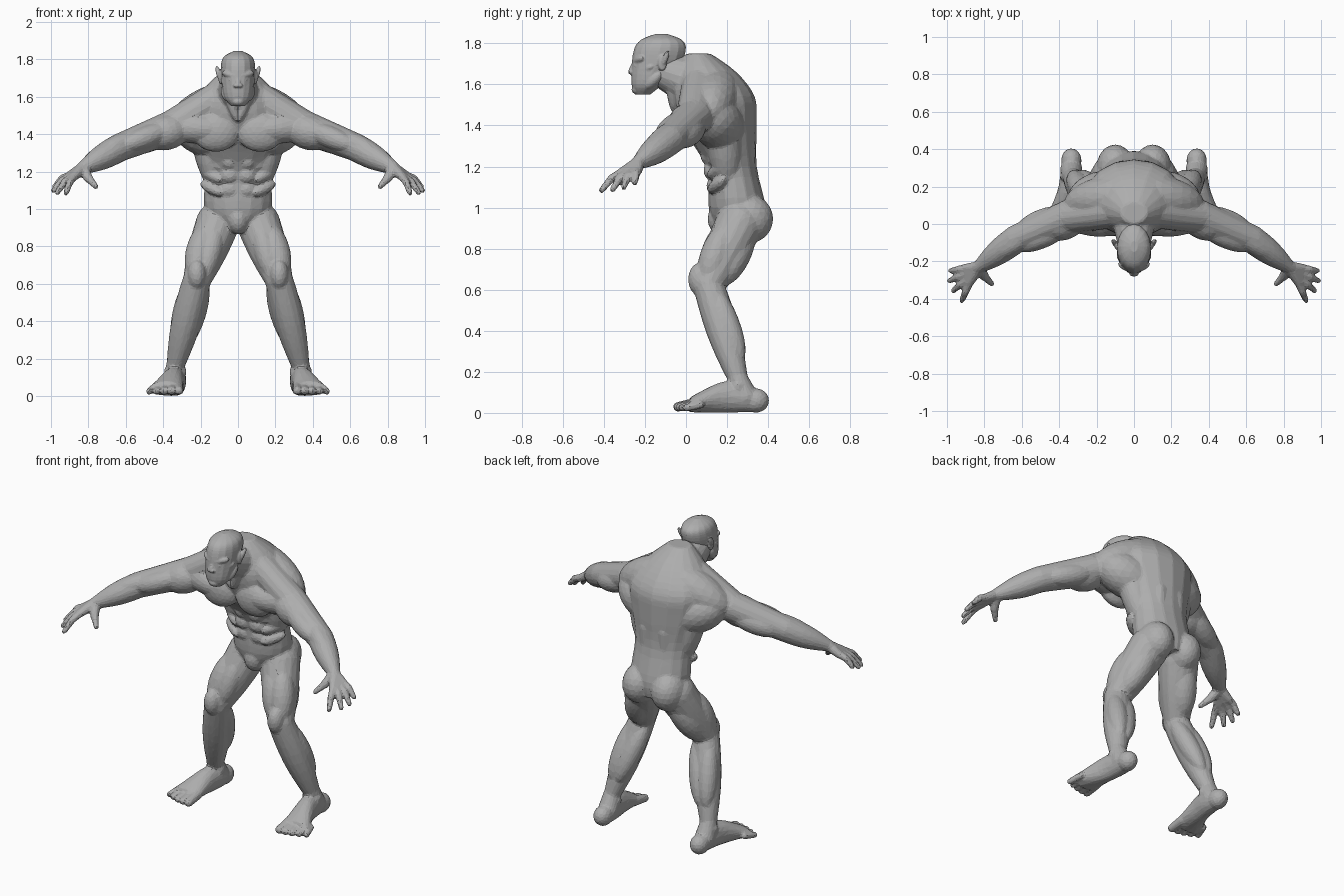
import bpy, bmesh, math
from mathutils import Vector, Matrix

cube = bpy.data.objects.get("Cube")
if cube:
    bpy.data.objects.remove(cube)

skin = bpy.data.materials.new("grey_skin")
skin.use_nodes = True
grey = (.42, .42, .42, 1)
skin.diffuse_color = grey
skin.node_tree.nodes["Principled BSDF"].inputs["Base Color"].default_value = grey

OUT, BACK, UP = Vector((1, 0, 0)), Vector((0, 1, 0)), Vector((0, 0, 1))


def tube(bm, rings, sides=16):
    """Closed skin over rings given as (centre, half-axis vector, half-axis vector)."""
    angles = [math.tau * k / sides for k in range(sides)]
    loops = [[bm.verts.new(centre + u * math.cos(a) + v * math.sin(a)) for a in angles]
             for centre, u, v in rings]
    for low, high in zip(loops, loops[1:]):
        for k in range(sides):
            bm.faces.new((low[k - 1], low[k], high[k], high[k - 1]))
    bm.faces.new(loops[0])
    bm.faces.new(loops[-1])


def spline(keys, steps=4):
    """Smooth curve through keys of any dimension."""
    keys = [Vector(key) for key in keys]
    padded = [keys[0], *keys, keys[-1]]
    for p, a, b, n in zip(padded, padded[1:], padded[2:], padded[3:]):
        for i in range(steps):
            t = i / steps
            yield a + ((b - p) * t + (p * 2 - a * 5 + b * 4 - n) * t * t
                       + (a * 3 - p - b * 3 + n) * t ** 3) / 2
    yield keys[-1]


def loft(bm, keys, depth_axis):
    """Parallel oval sections from keys of x, y, z, half width, half depth."""
    tube(bm, [(Vector(k[:3]), OUT * k[3], depth_axis * k[4]) for k in spline(keys)])


def lump(bm, centre, size, turn=Matrix()):
    matrix = Matrix.Translation(centre) @ turn @ Matrix.Diagonal((*size, 1))
    bmesh.ops.create_icosphere(bm, subdivisions=3, radius=1, matrix=matrix)


def strand(bm, start, end, width):
    """Spindle-shaped muscle between two points."""
    start, end = Vector(start), Vector(end)
    line = end - start
    turn = line.to_track_quat('Z', 'Y').to_matrix().to_4x4()
    lump(bm, (start + end) / 2, (width, width, line.length / 2), turn)


def limb(bm, start, end, thick, thin, swell=0):
    """Tapered limb with rounded ends and an optional belly."""
    start, end = Vector(start), Vector(end)
    u = (end - start).orthogonal().normalized()
    v = u.cross((end - start).normalized())
    rings = []
    for i in range(9):
        t = i / 8
        radius = thick + (thin - thick) * t + swell * math.sin(math.pi * t)
        rings.append((start.lerp(end, t), u * radius, v * radius))
    tube(bm, rings)
    for joint, radius in ((start, thick), (end, thin)):
        lump(bm, joint, (radius, radius, radius))


def sculpt(name, bm, voxel, detail, softness):
    """Fuse the masses, facet them and mirror the left half."""
    bmesh.ops.recalc_face_normals(bm, faces=bm.faces)
    mesh = bpy.data.meshes.new(name)
    bm.to_mesh(mesh)
    bm.free()
    mesh.materials.append(skin)
    ob = bpy.data.objects.new(name, mesh)
    bpy.context.collection.objects.link(ob)
    fuse = ob.modifiers.new("fuse", 'REMESH')
    fuse.mode, fuse.voxel_size = 'VOXEL', voxel
    soften = ob.modifiers.new("soften", 'SMOOTH')
    soften.iterations = softness
    facet = ob.modifiers.new("facet", 'DECIMATE')
    facet.ratio = detail
    mirror = ob.modifiers.new("mirror", 'MIRROR')
    mirror.use_bisect_axis[0] = True


# Joints of the left side
hip, knee, ankle = Vector((.11, .26, .92)), Vector((.22, .11, .62)), Vector((.335, .255, .16))
shoulder, elbow, wrist = Vector((.35, .04, 1.44)), Vector((.63, -.08, 1.33)), Vector((.83, -.23, 1.22))
nape = Vector((0, .08, 1.66))

# Torso: crotch, hips, waist, ribs, shoulders, upper back, nape
body = bmesh.new()
loft(body, [(0, .26, .9, .09, .12), (0, .25, 1, .18, .14), (0, .22, 1.2, .18, .125),
            (0, .16, 1.4, .24, .185), (0, .135, 1.54, .26, .2), (0, .1, 1.66, .17, .145),
            (0, .06, 1.75, .07, .06)], BACK)

# Neck with its front cords
limb(body, (0, .06, 1.6), (0, -.12, 1.67), .13, .085)
strand(body, (0, -.06, 1.46), (.08, -.08, 1.68), .025)

# Chest and shoulder muscles
lump(body, (.12, -.005, 1.41), (.125, .06, .105))
strand(body, (.05, -.01, 1.42), shoulder + OUT * .05, .08)
limb(body, nape, shoulder, .09, .09)
strand(body, shoulder - OUT * .09, shoulder.lerp(elbow, .55), .095)

# Back: blade, upper slope, side and spine columns
blade = shoulder + BACK * .06
strand(body, (.02, .21, 1.34), blade + UP * .04, .125)
strand(body, (-.06, .18, 1.64), blade + OUT * .02, .115)
strand(body, (.1, .21, 1.08), (.21, .16, 1.56), .085)
lower_back, mid_back = Vector((.06, .28, 1)), Vector((.06, .29, 1.3))
limb(body, lower_back, mid_back, .05, .05)
limb(body, mid_back, nape + OUT * .06, .05, .06, .035)

# Abdomen: paired blocks, side slips and pelvis
for row in range(4):
    height = row * .075
    lump(body, (.045, .145 - height / 5, 1.03 + height), (.046, .03, .042))
for z in (1.08, 1.15, 1.22, 1.28):
    strand(body, (.08, .11, z), (.2, .19, z + .06), .03)
lump(body, (0, .17, .945), (.06, .065, .08))

# Leg
limb(body, hip, knee, .117, .075, .008)
limb(body, knee, ankle, .075, .048, .018)
lump(body, (.1, .305, .945), (.1, .12, .12))
strand(body, hip + OUT * .06 - BACK * .06, knee + OUT * .02 - BACK * .02, .075)
strand(body, hip - BACK * .08, knee - OUT * .03 - BACK * .02, .065)
strand(body, hip + BACK * .05, knee + BACK * .05, .08)
lump(body, knee + UP * .03 - BACK * .045, (.05, .055, .08))
for side in (-.045, .035):
    strand(body, knee + OUT * side + BACK * .02, knee.lerp(ankle, .8) + OUT * side / 2 + BACK * .045, .06)
for side in (-.04, .04):
    lump(body, ankle + OUT * side - UP * .03, (.02, .025, .03))

# Foot: heel, ankle, instep, ball
lump(body, (.335, .34, .06), (.055, .065, .06))
limb(body, ankle, (.335, .29, .08), .05, .06)
loft(body, [(.335, .36, .055, .045, .05), (.335, .27, .075, .058, .073),
            (.35, .17, .075, .062, .075), (.385, .02, .04, .092, .037)], UP)

# Toes fan out and shrink away from the big toe
for i in range(5):
    s = i / 4
    root = Vector((.32, .05, .045)).lerp((.455, .07, .04), s)
    tip = Vector((.315, -.04, .03)).lerp((.475, 0, .025), s) - BACK * .01 * math.sin(math.pi * s)
    limb(body, root, tip, .03 - s * .01, .024 - s * .006)

# Arm
limb(body, shoulder, elbow, .09, .075)
limb(body, elbow, wrist, .075, .035, .012)
strand(body, shoulder - BACK * .05, elbow - BACK * .05, .06)
strand(body, shoulder + BACK * .03 - UP * .03, elbow + BACK * .04 - UP * .01, .065)
strand(body, shoulder.lerp(elbow, .6) + UP * .03, elbow.lerp(wrist, .7) + UP * .025, .055)

# Palm bones and fingers fan out, the middle ones longest
for i in range(4):
    s = i / 3
    knuckle = Vector((.9, -.235, 1.18)).lerp((.88, -.315, 1.17), s)
    tip = Vector((.98, -.25, 1.12)).lerp((.92, -.41, 1.085), s) + (OUT * .03 - UP * .01) * math.sin(math.pi * s)
    bend = knuckle.lerp(tip, .5) + UP * .015
    limb(body, wrist, knuckle, .032, .023)
    limb(body, knuckle, bend, .021, .02)
    limb(body, bend, tip, .02, .015)

# Thumb
thumb_joint = Vector((.8, -.28, 1.165))
limb(body, wrist, thumb_joint, .032, .025)
limb(body, thumb_joint, (.76, -.32, 1.12), .023, .015)
sculpt("body", body, .008, .08, 5)

# Head: chin, jaw, cheeks, temples, brow dome, crown
head = bmesh.new()
loft(head, [(0, -.21, 1.55, .035, .035), (0, -.19, 1.6, .075, .075), (0, -.145, 1.7, .09, .12),
            (0, -.125, 1.78, .09, .125), (0, -.12, 1.82, .07, .095), (0, -.12, 1.845, .02, .03)], BACK)

# Face: brow, cheekbone, nose, nostril, eye, lips, chin, jaw corner
strand(head, (-.01, -.255, 1.705), (.085, -.21, 1.73), .02)
strand(head, (.02, -.24, 1.655), (.09, -.16, 1.69), .02)
strand(head, (0, -.24, 1.71), (0, -.278, 1.65), .015)
lump(head, (.012, -.262, 1.66), (.014, .018, .012))
lump(head, (.037, -.24, 1.69), (.015, .012, .01))
for z in (1.608, 1.626):
    strand(head, (-.02, -.26, z), (.045, -.225, z - .006), .012)
lump(head, (0, -.235, 1.575), (.035, .03, .025))
strand(head, (.05, -.2, 1.58), (.075, -.12, 1.66), .028)

# Pointed ear
lump(head, (.093, -.115, 1.705), (.012, .022, .04))
strand(head, (.09, -.12, 1.68), (.115, -.085, 1.765), .014)
sculpt("head", head, .005, .14, 2)
